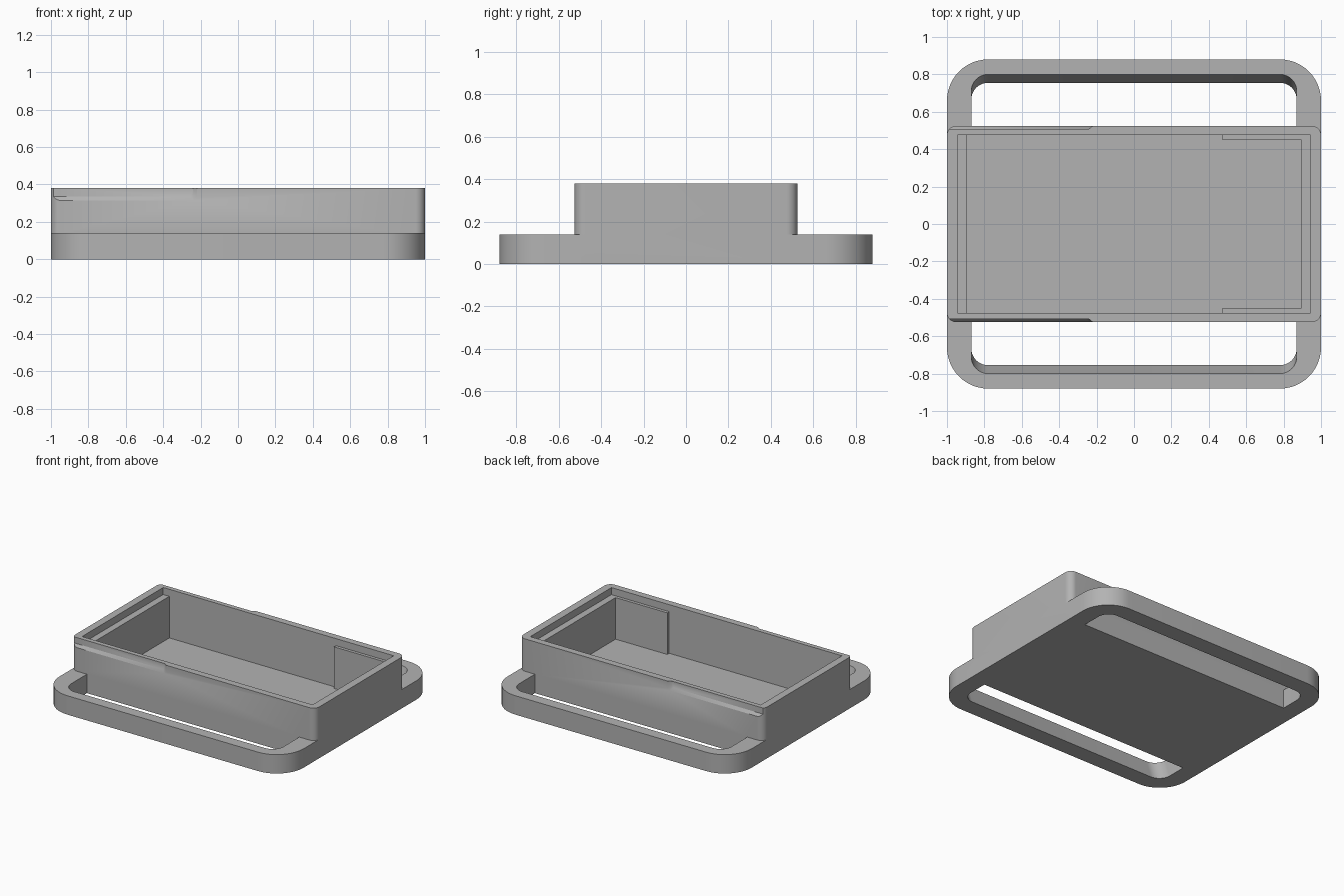
import bpy, bmesh, math

cube = bpy.data.objects.get("Cube")
if cube:
    bpy.data.objects.remove(cube, do_unlink=True)

grey = bpy.data.materials.new("plain_grey")
grey.use_nodes = True
COLOUR = (0.45, 0.45, 0.45, 1)
grey.diffuse_color = COLOUR
grey.node_tree.nodes["Principled BSDF"].inputs["Base Color"].default_value = COLOUR


def rounded(x0, x1, y0, y1, r, steps=12):
    """Outline of a rounded rectangle, counter-clockwise."""
    points = []
    corners = ((x1 - r, y1 - r), (x0 + r, y1 - r), (x0 + r, y0 + r), (x1 - r, y0 + r))
    for quarter, (cx, cy) in enumerate(corners):
        for i in range(steps + 1):
            a = math.pi / 2 * (quarter + i / steps)
            points.append((cx + r * math.cos(a), cy + r * math.sin(a)))
    return points


def loft(name, lower, upper):
    """Solid between two matching loops of 3D points."""
    bm = bmesh.new()
    low = [bm.verts.new(p) for p in lower]
    high = [bm.verts.new(p) for p in upper]
    bm.faces.new(low[::-1])
    bm.faces.new(high)
    n = len(low)
    for i in range(n):
        j = (i + 1) % n
        bm.faces.new((low[i], low[j], high[j], high[i]))
    bmesh.ops.recalc_face_normals(bm, faces=bm.faces)
    mesh = bpy.data.meshes.new(name)
    bm.to_mesh(mesh)
    bm.free()
    mesh.materials.append(grey)
    ob = bpy.data.objects.new(name, mesh)
    bpy.context.collection.objects.link(ob)
    return ob


def prism(name, outline, z0, z1, shear=0):
    return loft(name, [(x, y, z0) for x, y in outline],
                [(x, y + shear, z1) for x, y in outline])


def combine(target, tool, operation):
    """Apply a boolean and discard the helper."""
    tool.hide_render = True
    mod = target.modifiers.new("combine", "BOOLEAN")
    mod.operation = operation
    mod.solver = "EXACT"
    mod.object = tool
    bpy.context.view_layer.objects.active = target
    bpy.ops.object.modifier_apply(modifier=mod.name)
    bpy.data.objects.remove(tool, do_unlink=True)


BASE_H, TOP, HALF_Y = 0.14, 0.38, 0.525

# Base plate with two slanted strap slots
tray = prism("strap_tray", rounded(-1, 1, -0.88, 0.88, 0.22), 0, BASE_H)
SLANT = 0.045 / BASE_H
for side in (-1, 1):
    y0, y1 = sorted((side * 0.3, side * 0.755))
    outline = rounded(-0.87, 0.87, y0, y1, 0.09)
    margin = 0.05
    outline = [(x, y - side * SLANT * margin) for x, y in outline]
    slot = prism("slot_cutter", outline, -margin, BASE_H + margin,
                 side * SLANT * (BASE_H + 2 * margin))
    combine(tray, slot, "DIFFERENCE")

# Box body
combine(tray, prism("box_body", rounded(-1, 1, -HALF_Y, HALF_Y, 0.05), 0, TOP), "UNION")

# Cavity, narrower at one end, and the shallow lid recess above it
cavity = [(-0.895, -0.475), (0.47, -0.475), (0.47, -0.452), (0.893, -0.452),
          (0.893, 0.452), (0.47, 0.452), (0.47, 0.475), (-0.895, 0.475)]
combine(tray, prism("cavity_cutter", cavity, 0.02, 0.5), "DIFFERENCE")
recess = [(-0.945, -0.475), (0.943, -0.475), (0.943, 0.475), (-0.945, 0.475)]
combine(tray, prism("recess_cutter", recess, 0.328, 0.5), "DIFFERENCE")

# Bevelled finger notches on both long walls
DEPTH, BEVEL = 0.016, 0.02
for side in (-1, 1):
    loops = []
    for k in (-1, 1):  # outside the wall, then at full depth
        grow = BEVEL if k < 0 else -BEVEL
        y = side * (HALF_Y - k * DEPTH)
        x1, z0 = -0.24 + (grow + BEVEL), 0.335 - (grow + BEVEL)
        c = 0.015
        loops.append([(-1.1, y, z0), (x1 - c, y, z0), (x1, y, z0 + c),
                      (x1, y, 0.5), (-1.1, y, 0.5)])
    combine(tray, loft("notch_cutter", *loops), "DIFFERENCE")

# Smooth the rounded corners, keep the edges crisp
bpy.ops.object.select_all(action="DESELECT")
tray.select_set(True)
bpy.context.view_layer.objects.active = tray
bpy.ops.object.shade_smooth_by_angle(angle=math.radians(30))
